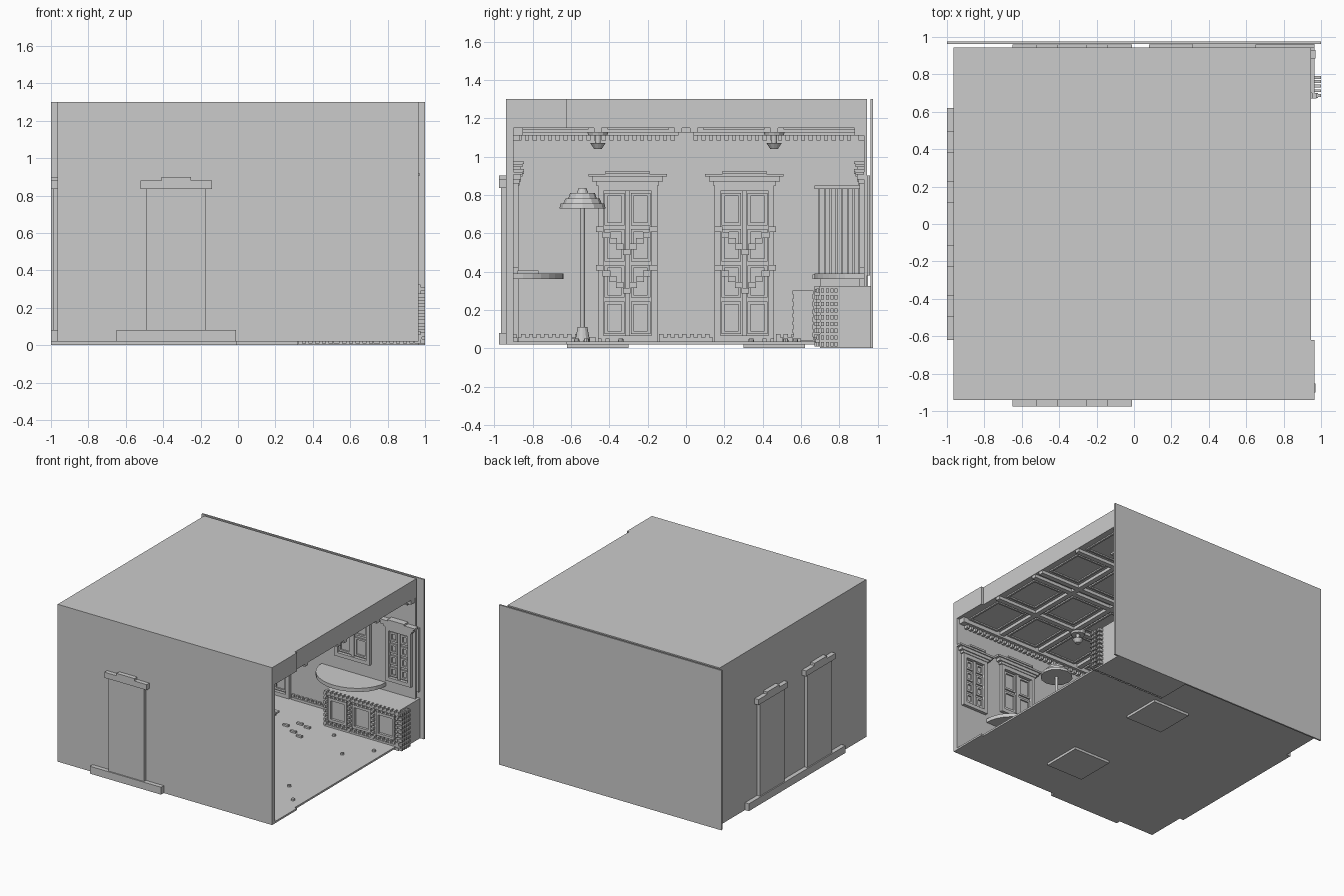
import bpy, bmesh, math
from mathutils import Matrix, Vector

if "Cube" in bpy.data.objects:
    bpy.data.objects.remove(bpy.data.objects["Cube"])


def part(name, boxes):
    """One object made of boxes given as x0, x1, y0, y1, z0, z1."""
    bm = bmesh.new()
    for x0, x1, y0, y1, z0, z1 in boxes:
        c = Vector(((x0 + x1) / 2, (y0 + y1) / 2, (z0 + z1) / 2))
        m = Matrix.Translation(c) @ Matrix.Diagonal((abs(x1 - x0), abs(y1 - y0), abs(z1 - z0), 1))
        bmesh.ops.create_cube(bm, size=1, matrix=m)
    return finish(name, bm)


def finish(name, bm):
    me = bpy.data.meshes.new(name)
    bm.to_mesh(me)
    bm.free()
    ob = bpy.data.objects.new(name, me)
    bpy.context.collection.objects.link(ob)
    return ob


def turned(name, x, y, rings, n=12):
    """Stacked cones given as bottom radius, top radius, z0, z1."""
    bm = bmesh.new()
    for r1, r2, z0, z1 in rings:
        bmesh.ops.create_cone(bm, cap_ends=True, segments=n, radius1=r1, radius2=r2, depth=z1 - z0,
                              matrix=Matrix.Translation((x, y, (z0 + z1) / 2)))
    return finish(name, bm)


def on_wall(wall, u0, u1, d0, d1, z0, z1):
    """Box on an inner wall face: u along the wall, d out into the room."""
    if wall == 'left':
        return (-.93 + d0, -.93 + d1, u0, u1, z0, z1)
    if wall == 'front':
        return (u0, u1, -.90 + d0, -.90 + d1, z0, z1)
    return (u0, u1, .93 - d1, .93 - d0, z0, z1)


def frame(wall, u0, u1, z0, z1, w, d):
    return [on_wall(wall, u0, u0 + w, 0, d, z0, z1), on_wall(wall, u1 - w, u1, 0, d, z0, z1),
            on_wall(wall, u0 + w, u1 - w, 0, d, z0, z0 + w), on_wall(wall, u0 + w, u1 - w, 0, d, z1 - w, z1)]


def opening(name, wall, c, hw, z0, z1, rows):
    """Panelled door or window with a surround and stepped crown."""
    b = frame(wall, c - hw, c + hw, z0, z1, .03, .025)
    b.append(on_wall(wall, c - .012, c + .012, 0, .015, z0, z1))
    h = (z1 - z0 - .06) / rows
    for r in range(rows):
        za = z0 + .03 + r * h
        for a, e in ((c - hw + .035, c - .017), (c + .017, c + hw - .035)):
            b += frame(wall, a, e, za + .01, za + h - .01, .015, .012)
    for k, (dw, ht) in enumerate(((.01, .02), (.03, .025), (.05, .015), (-.04, .015))):
        zz = z1 + (0, .02, .045, .06)[k]
        b.append(on_wall(wall, c - hw - dw, c + hw + dw, 0, .03 + .008 * k, zz, zz + ht))
    return part(name, b)


# room shell
part('floor', [(-.965, .945, -.94, .945, .02, .035), (.945, .965, -.94, -.62, .02, .035)])
part('ceiling', [(-.965, .945, -.94, .945, 1.15, 1.30), (.945, .965, -.94, -.62, 1.15, 1.30)])
part('front_wall', [(-.965, .965, -.94, -.90, .02, 1.30)])
part('left_wall', [(-.965, -.93, -.94, .945, .02, 1.30)])
part('back_wall', [(-.965, .945, .93, .945, .02, 1.30)])
part('back_slab', [(-1, 1, .962, .975, 0, 1.30)])
for s in (-1, 1):
    part('floor_pit_base', [(-.01, .32, s * .30, s * .62, 0, .02)])


# outside door backs: leaf, crown and baseboards
def outside_doors(name, wall, centres, ends, d0, d1):
    b = [on_wall(wall, *ends, d0, d1, .02, .08)]
    for c in centres:
        b.append(on_wall(wall, c - .16, c + .16, d0, d1 + .01, .08, .84))
        b.append(on_wall(wall, c - .19, c + .19, d0, d1, .835, .88))
        b.append(on_wall(wall, c - .08, c + .08, d0, d1, .88, .90))
    part(name, b)


outside_doors('left_outer_doors', 'left', (-.305, .305), (-.62, .62), -.035, -.07)
outside_doors('front_outer_door', 'front', (-.33,), (-.65, -.01), -.04, -.075)
outside_doors('back_outer_door', 'back', (-.33,), (-.65, -.01), -.015, -.03)
part('back_outer_trim', [(.08, .965, .945, .96, .02, .08), (.65, .965, .945, .96, .38, .90)])

# inner doors, windows and wall mirrors
for s in (-1, 1):
    opening('left_door', 'left', s * .305, .155, .035, .85, 4)
for wall in ('front', 'back'):
    opening(wall + '_door', wall, -.33, .155, .035, .85, 4)
    opening(wall + '_window', wall, .805, .115, .42, .86, 4)
    opening(wall + '_mirror', wall, .39, .16, .50, .90, 2)

# door swags
for s in (-1, 1):
    b = []
    for k in range(9):
        t = k / 8
        for z in (.30, .50):
            u = s * (.17 + .28 * t)
            zz = z + .12 * abs(2 * t - 1)
            b.append(on_wall('left', u - .02, u + .02, .01, .035, zz - .015, zz + .015))
    part('door_swag', b)

# baseboards and dentil cornices
spans = {'left': [(-.90, -.47), (-.14, .14), (.47, .93)],
         'front': [(-.93, -.50), (-.16, .94)], 'back': [(-.93, -.50), (-.16, .30)]}
full = {'left': [(-.88, -.04), (.04, .89)], 'front': [(-.93, .94)], 'back': [(-.93, .94)]}
for wall in spans:
    b = []
    for u0, u1 in spans[wall]:
        b.append(on_wall(wall, u0, u1, 0, .02, .035, .055))
        n = max(1, int((u1 - u0) / .04))
        b += [on_wall(wall, u0 + k * .04, u0 + k * .04 + .022, 0, .015, .055, .075) for k in range(n)]
    part(wall + '_baseboard', b)
    b = []
    for u0, u1 in full[wall]:
        b.append(on_wall(wall, u0, u1, 0, .05, 1.11, 1.15))
        b += [on_wall(wall, u0 + k * .04, u0 + k * .04 + .022, 0, .03, 1.085, 1.11)
              for k in range(int((u1 - u0) / .04))]
    part(wall + '_cornice', b)

# ceiling coffers: beams plus inner mouldings
b = []
xs = [-.93 + k * .375 for k in range(6)]
ys = [-.90, -.46, -.04, .04, .46, .93]
b += [(x - .02, x + .02, -.90, .93, 1.125, 1.15) for x in xs[1:-1]]
b += [(-.93, .94, y - .02, y + .02, 1.125, 1.15) for y in ys[1:-1]]
for i in range(5):
    for j in (0, 1, 3, 4):
        x0, x1, y0, y1 = xs[i] + .05, xs[i + 1] - .05, ys[j] + .05, ys[j + 1] - .05
        b += [(x0, x1, y0, y0 + .015, 1.14, 1.15), (x0, x1, y1 - .015, y1, 1.14, 1.15),
              (x0, x0 + .015, y0, y1, 1.14, 1.15), (x1 - .015, x1, y0, y1, 1.14, 1.15)]
part('ceiling_coffers', b)
for s in (-1, 1):
    turned('ceiling_pendant', .16, s * .46, [(.02, .04, 1.04, 1.07), (.015, .015, 1.07, 1.11), (.05, .06, 1.11, 1.15)])


# half-round wall tables with faceted edges
def half_table(name, cx, y_wall, side):
    bm = bmesh.new()
    pts = [(cx + .29 * math.cos(math.pi * k / 16), y_wall + side * .26 * math.sin(math.pi * k / 16)) for k in range(17)]
    f = bm.faces.new([bm.verts.new((x, y, .36)) for x, y in pts])
    up = bmesh.ops.extrude_face_region(bm, geom=[f])
    bmesh.ops.translate(bm, vec=(0, 0, .03), verts=[v for v in up['geom'] if isinstance(v, bmesh.types.BMVert)])
    bmesh.ops.recalc_face_normals(bm, faces=bm.faces)
    finish(name, bm)


half_table('front_wall_table', .39, -.90, 1)
half_table('back_wall_table', .39, .93, -1)
part('table_book', [(.45, .60, -.88, -.77, .39, .405)])

# low counter: carcass, three panels, beaded border
part('counter', [(.31, .965, .70, .962, 0, .325)])
b = [(.30, .985, .675, .70, .03, .05), (.30, .985, .675, .70, .29, .31)]
for k in range(3):
    x0 = .335 + k * .215
    x1 = x0 + .165
    b += [(x0, x1, .68, .70, .08, .10), (x0, x1, .68, .70, .25, .27),
          (x0, x0 + .02, .68, .70, .10, .25), (x1 - .02, x1, .68, .70, .10, .25)]
part('counter_panels', b)
b = []
for k in range(19):
    x = .305 + k * .036
    b += [(x, x + .022, .67, .70, z, z + .02) for z in (.01, .055, .275, .305)]
for k in range(9):
    z = .01 + k * .035
    b += [(x, x + .02, .67, .70, z, z + .022) for x in (.30, .51, .725, .945)]
    b += [(.965, 1, y, y + .015, z, z + .022) for y in (.68, .705, .73, .755, .775)]
part('counter_beads', b)

# corner cabinet with upright slats
b = [(-.92, -.45, .70, .93, .035, .85)]
b += [(-.45, -.43, .69 + k * .03, .70 + k * .03, .39, .83) for k in range(8)]
b += [(-.92, -.42, .67, .93, .83, .85), (-.92, -.42, .66, .93, .36, .385), (-.92, -.42, .67, .93, .035, .06)]
part('corner_cabinet', b)

# slatted crate
b = [(-.36, -.25, .56, .66, .04, .28)]
b += [(-.365, -.245, .555, .665, .04 + k * .04, .06 + k * .04) for k in range(7)]
part('crate', b)

# floor lamp
turned('floor_lamp', .30, -.54, [(.04, .025, .035, .11), (.012, .012, .11, .73), (.12, .115, .73, .755),
                                 (.10, .09, .755, .78), (.075, .065, .78, .81), (.03, .02, .81, .835)])

# small floor studs and scattered floor ornament
for s in (-1, 1):
    for x, y in ((.70, .34), (.86, .52), (.465, .57)):
        turned('floor_stud', x, s * y, [(.015, .012, .035, .05)], 8)
    part('floor_ornament', [(x, x + .05, s * y, s * (y + .02), .035, .05) for x, y in
                            ((.05, .50), (.12, .58), (.20, .56), (.16, .44), (.24, .40))])
